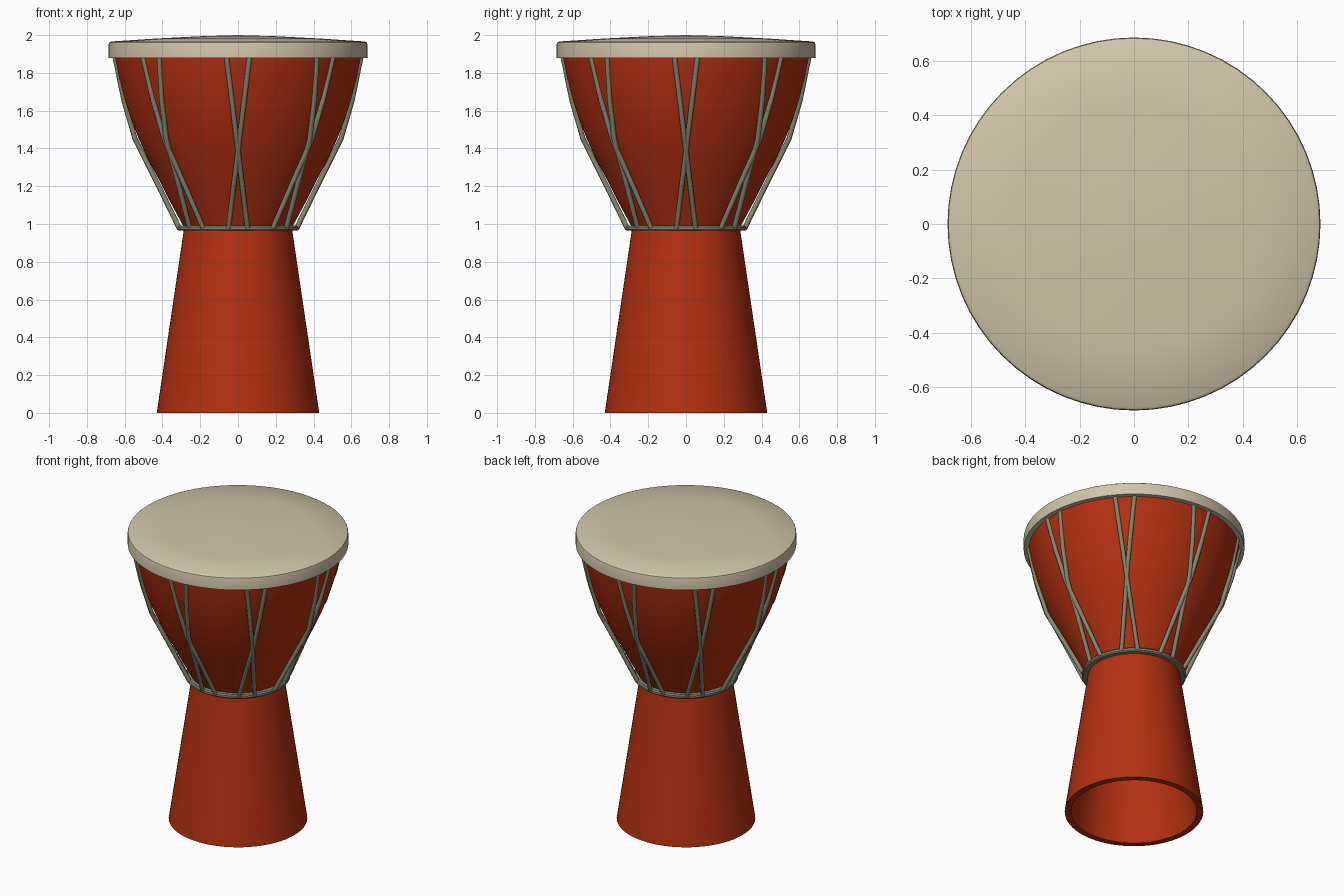
import bpy, math

if "Cube" in bpy.data.objects:
    bpy.data.objects.remove(bpy.data.objects["Cube"])

SIDES = 64


def material(name, rgb):
    m = bpy.data.materials.new(name)
    m.diffuse_color = (*rgb, 1)
    m.use_nodes = True
    m.node_tree.nodes["Principled BSDF"].inputs["Base Color"].default_value = m.diffuse_color
    return m


RED = material("red_wood", (0.45, 0.030, 0.006))
SKIN = material("cream_skin", (0.64, 0.56, 0.40))
ROPE = material("grey_green_rope", (0.24, 0.24, 0.16))


def finish(ob, mat, angle=35):
    ob.data.materials.append(mat)
    bpy.ops.object.select_all(action='DESELECT')
    ob.select_set(True)
    bpy.context.view_layer.objects.active = ob
    bpy.ops.object.shade_smooth_by_angle(angle=math.radians(angle))


def lathe(name, profile, mat, closed=False):
    """Turn an (r, z) profile about z; r = 0 makes a pole."""
    verts, rings, faces = [], [], []
    for r, z in profile:
        n = SIDES if r > 0 else 1
        ring = []
        for i in range(n):
            a = 2 * math.pi * i / SIDES
            ring.append(len(verts))
            verts.append((r * math.cos(a), r * math.sin(a), z))
        rings.append(ring)
    pairs = list(zip(rings, rings[1:]))
    if closed:
        pairs.append((rings[-1], rings[0]))
    for low, high in pairs:
        for i in range(SIDES):
            j = (i + 1) % SIDES
            if len(high) == 1:
                faces.append((low[i], low[j], high[0]))
            else:
                faces.append((low[i], low[j], high[j], high[i]))
    me = bpy.data.meshes.new(name)
    me.from_pydata(verts, [], faces)
    ob = bpy.data.objects.new(name, me)
    bpy.context.collection.objects.link(ob)
    finish(ob, mat)
    return ob


# Hollow goblet body: outer wall up, inner wall back down
outer = [(0.43, 0), (0.285, 0.98), (0.355, 1.11), (0.418, 1.235), (0.475, 1.34),
         (0.525, 1.45), (0.568, 1.56), (0.603, 1.67), (0.632, 1.78), (0.655, 1.89),
         (0.662, 1.95)]
inner = [(r - 0.04, z) for r, z in reversed(outer)]
lathe("drum_body", outer + inner, RED, closed=True)

# Drum head: band around the rim and a slightly domed skin
lathe("drum_head", [(0.645, 1.88), (0.685, 1.88), (0.685, 1.95), (0.682, 1.96),
                    (0.673, 1.966), (0.45, 1.981), (0.2, 1.994), (0, 2.0)], SKIN)

# Rope ring around the waist
lathe("waist_ring", [(0.280, 0.967), (0.316, 0.965), (0.323, 0.972), (0.323, 0.985),
                     (0.316, 0.993), (0.285, 0.993)], ROPE, closed=True)

# Eight crossing pairs of tension ropes
rope_path = [(0.316, 0.98), (0.42, 1.2), (0.545, 1.45), (0.606, 1.66), (0.657, 1.90)]
for k in range(8):
    for side in (-1, 1):
        cu = bpy.data.curves.new("tension_rope", 'CURVE')
        cu.dimensions = '3D'
        cu.bevel_depth = 0.014
        cu.bevel_resolution = 2
        cu.use_fill_caps = True
        sp = cu.splines.new('POLY')
        sp.points.add(len(rope_path) - 1)
        for p, (r, z) in zip(sp.points, rope_path):
            t = (z - 0.98) / 0.92
            a = k * math.pi / 4 + side * (-0.05 + 0.113 * t) / r
            p.co = (r * math.cos(a), r * math.sin(a), z, 1)
        ob = bpy.data.objects.new("tension_rope", cu)
        bpy.context.collection.objects.link(ob)
        bpy.ops.object.select_all(action='DESELECT')
        ob.select_set(True)
        bpy.context.view_layer.objects.active = ob
        bpy.ops.object.convert(target='MESH')
        ob = bpy.context.view_layer.objects.active
        ob.data.materials.clear()
        finish(ob, ROPE, 50)
